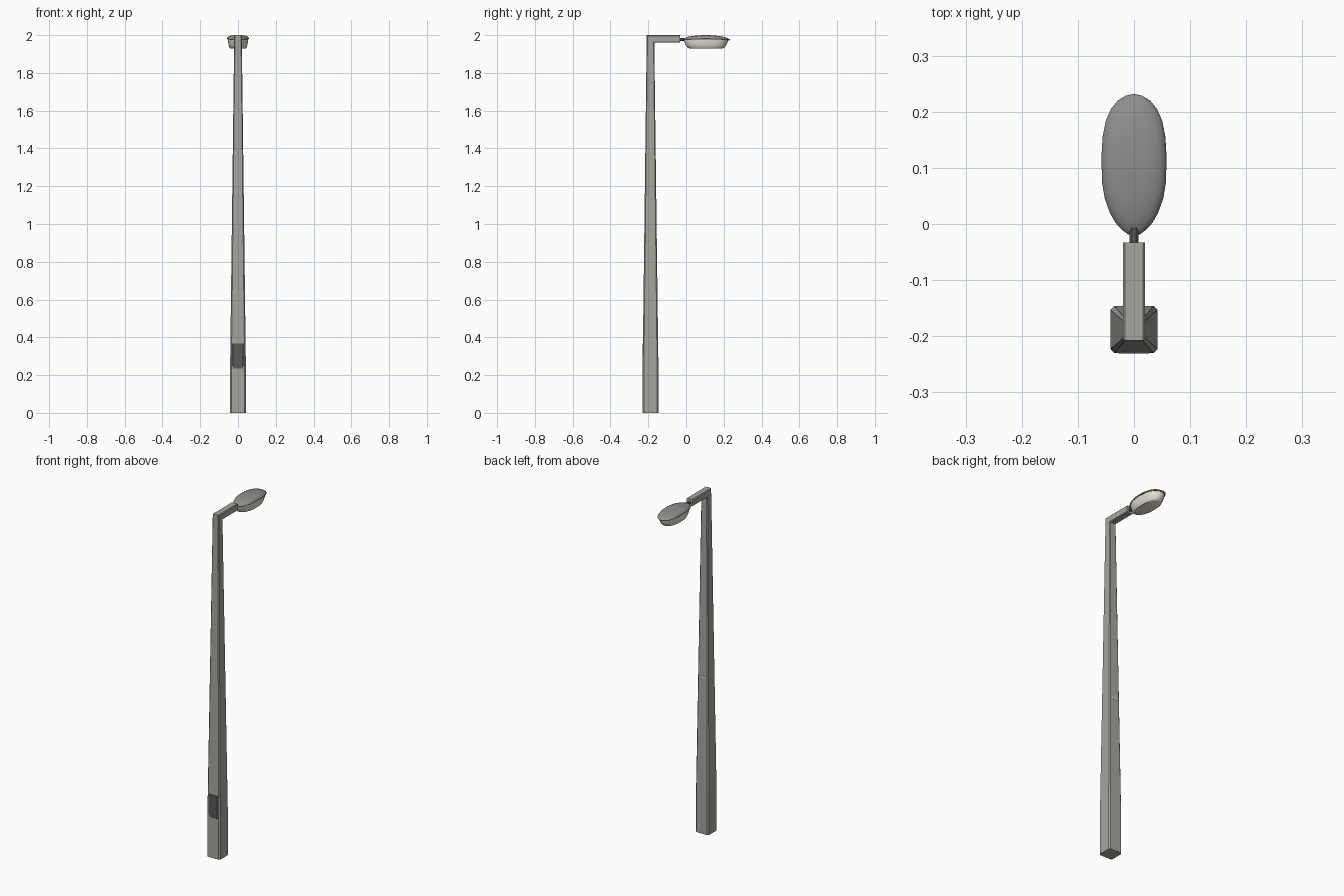
import bpy, bmesh
from mathutils import Matrix

if "Cube" in bpy.data.objects:
    bpy.data.objects.remove(bpy.data.objects["Cube"])

def material(name, rgb):
    m = bpy.data.materials.new(name)
    m.diffuse_color = (*rgb, 1)
    m.use_nodes = True
    m.node_tree.nodes["Principled BSDF"].inputs["Base Color"].default_value = m.diffuse_color
    return m

metal = material("grey_metal", (0.38, 0.38, 0.35))
shell = material("shell_grey", (0.27, 0.27, 0.26))
dark = material("dark_metal", (0.10, 0.10, 0.10))
cream = material("cream_lens", (0.80, 0.76, 0.66))
pale = material("pale_label", (0.7, 0.7, 0.68))

def finish(bm, name, mat, smooth=None):
    bmesh.ops.recalc_face_normals(bm, faces=bm.faces)
    me = bpy.data.meshes.new(name)
    bm.to_mesh(me)
    bm.free()
    me.materials.append(mat)
    ob = bpy.data.objects.new(name, me)
    bpy.context.collection.objects.link(ob)
    if smooth:
        bpy.ops.object.select_all(action='DESELECT')
        ob.select_set(True)
        bpy.context.view_layer.objects.active = ob
        bpy.ops.object.shade_smooth_by_angle(angle=smooth)
    return ob

def loft(name, rings, mat, smooth=None):
    bm = bmesh.new()
    vs = [[bm.verts.new(p) for p in r] for r in rings]
    n = len(rings[0])
    for a, b in zip(vs, vs[1:]):
        for i in range(n):
            j = (i + 1) % n
            bm.faces.new((a[i], a[j], b[j], b[i]))
    bm.faces.new(vs[0])
    bm.faces.new(vs[-1])
    return finish(bm, name, mat, smooth)

def box(name, lo, hi, mat, bevel=0):
    bm = bmesh.new()
    size = [h - l for l, h in zip(lo, hi)]
    mid = [(h + l) / 2 for l, h in zip(lo, hi)]
    bmesh.ops.create_cube(bm, size=1, matrix=Matrix.Translation(mid) @ Matrix.Diagonal((*size, 1)))
    if bevel:
        bmesh.ops.bevel(bm, geom=bm.edges[:], offset=bevel, segments=1, affect='EDGES')
    return finish(bm, name, mat)

def octa(h, c):
    k = h - c
    return [(k, -h), (h, -k), (h, k), (k, h), (-k, h), (-h, k), (-h, -k), (-k, -h)]

# Tapered square pole with chamfered corners, mitred into the arm
PY, AZ = -0.188, 1.98
base, top = octa(0.042, 0.007), octa(0.02, 0.004)
loft("pole_and_arm", [
    [(u, PY + v, 0) for u, v in base],
    [(u, PY + v, 0.225) for u, v in base],
    [(u, PY + v, AZ - v) for u, v in top],
    [(u, -0.033, AZ - v) for u, v in top]], metal)

# Service door and small label
box("service_door", (-0.028, -0.2305, 0.235), (0.028, -0.20, 0.368), dark, 0.001)
box("pole_label", (-0.018, -0.17, 0.905), (0.018, -0.1535, 0.917), pale)

# Neck joining the arm to the lamp
loft("lamp_neck", [[(u, y, 1.977 + v) for u, v in octa(0.008, 0.004)]
                   for y in (-0.05, 0.01)], dark)

# Lamp outline: half widths along y, mirrored
half = [(-0.019, 0.010), (-0.010, 0.022), (0.002, 0.033), (0.020, 0.043), (0.045, 0.052),
        (0.075, 0.057), (0.120, 0.058), (0.155, 0.056), (0.185, 0.050), (0.205, 0.041),
        (0.220, 0.029), (0.229, 0.014)]
outline = ([(w, y) for y, w in half] + [(0, 0.232)] +
           [(-w, y) for y, w in reversed(half)] + [(0, -0.020)])
CY = 0.105

def ring(s, z, sag=0.0):
    # sag lowers the two ends of the ring
    return [(x * s, CY + (y - CY) * s, z - sag * ((y - CY) / 0.126) ** 2) for x, y in outline]

# Domed upper shell with a thin rim
loft("lamp_shell", [ring(0.90, 1.980, 0.006), ring(0.97, 1.978, 0.006), ring(1.0, 1.981, 0.006),
                    ring(0.985, 1.985, 0.007), ring(0.92, 1.9905, 0.007), ring(0.78, 1.9955, 0.005),
                    ring(0.55, 1.9985, 0.003), ring(0.28, 1.9998, 0.001), ring(0.08, 2.0)],
     shell, 0.6)

# Bowl lens beneath the shell
loft("lamp_lens", [ring(0.94, 1.982, 0.006), ring(0.92, 1.968, 0.003), ring(0.86, 1.948),
                   ring(0.78, 1.934), ring(0.70, 1.929)], cream, 0.6)
